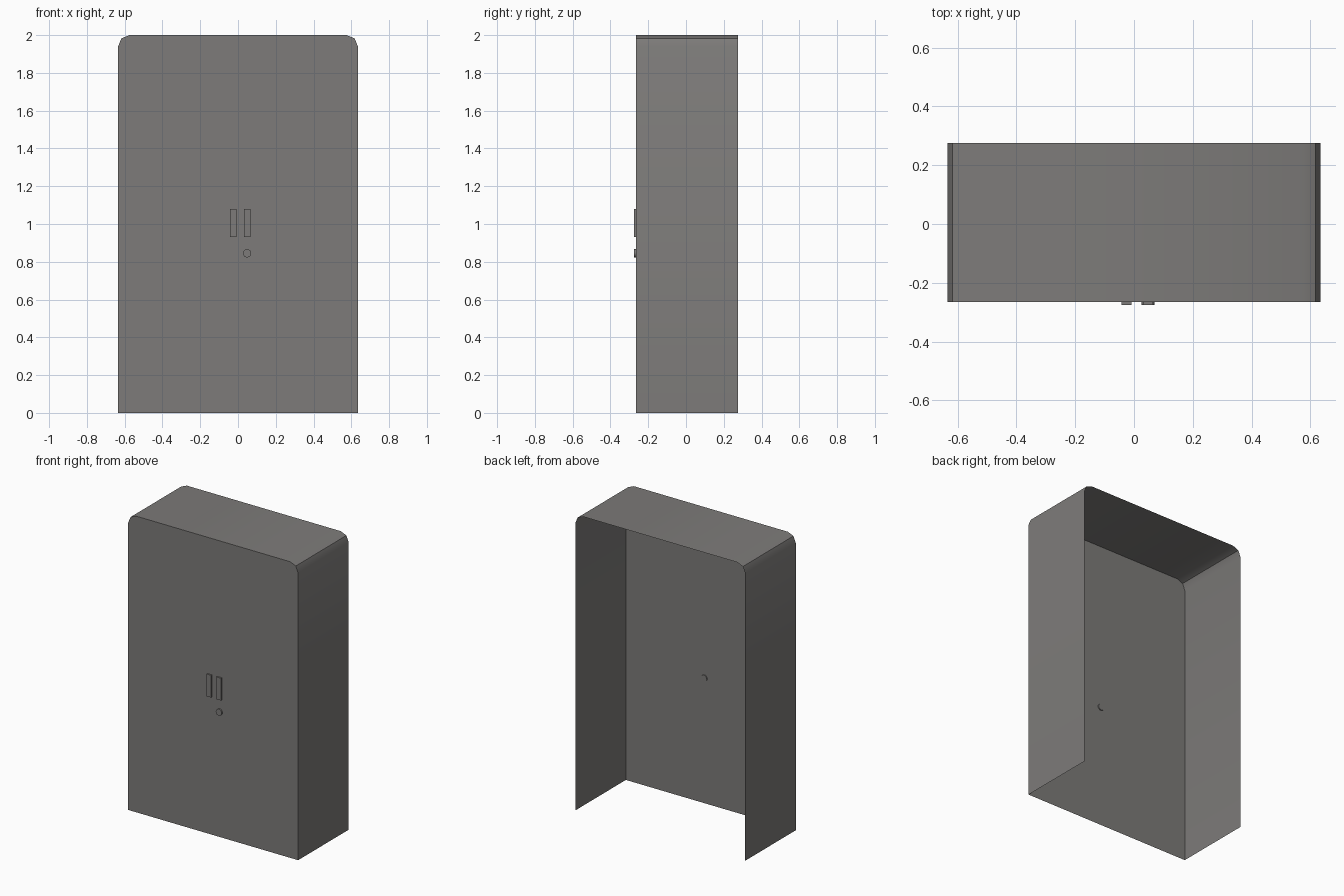
import bpy, bmesh, math
from mathutils import Matrix

cube = bpy.data.objects.get("Cube")
if cube:
    bpy.data.objects.remove(cube, do_unlink=True)

HALF_W, HEIGHT, FRONT, BACK, RADIUS = 0.635, 2.0, -0.265, 0.275, 0.06

grey = bpy.data.materials.new("warm grey metal")
grey.use_nodes = True
colour = (0.205, 0.198, 0.192, 1)
grey.diffuse_color = colour
grey.node_tree.nodes["Principled BSDF"].inputs["Base Color"].default_value = colour


def finish(name, bm):
    mesh = bpy.data.meshes.new(name)
    bmesh.ops.recalc_face_normals(bm, faces=bm.faces)
    bm.to_mesh(mesh)
    bm.free()
    mesh.materials.append(grey)
    obj = bpy.data.objects.new(name, mesh)
    bpy.context.collection.objects.link(obj)
    bpy.ops.object.select_all(action='DESELECT')
    bpy.context.view_layer.objects.active = obj
    obj.select_set(True)
    bpy.ops.object.shade_smooth_by_angle(angle=math.radians(30))
    return obj


# Cabinet shell: front panel with rounded top corners, open at back and bottom
right = [(-HALF_W, 0)]
for i in range(3):
    a = i * math.pi / 4
    right.append((-HALF_W + RADIUS * (1 - math.cos(a)),
                  HEIGHT - RADIUS * (1 - math.sin(a))))
outline = right + [(-x, z) for x, z in reversed(right)]
bm = bmesh.new()
front = [bm.verts.new((x, FRONT, z)) for x, z in outline]
back = [bm.verts.new((x, BACK, z)) for x, z in outline]
bm.faces.new(front)
for i in range(len(outline) - 1):
    bm.faces.new((front[i], back[i], back[i + 1], front[i + 1]))
shell = finish("cabinet_shell", bm)
# Normals face outward
if shell.data.polygons[0].normal.y > 0:
    shell.data.flip_normals()

# Pair of upright door handles
for name, x in (("right_handle", -0.025), ("left_handle", 0.048)):
    bm = bmesh.new()
    bmesh.ops.create_cube(bm, size=1, matrix=Matrix.Translation((x, FRONT - 0.005, 1.005))
                          @ Matrix.Diagonal((0.034, 0.01, 0.15, 1)))
    finish(name, bm)

# Round lock passing through the door
bm = bmesh.new()
bmesh.ops.create_cone(bm, cap_ends=True, segments=16, radius1=0.022, radius2=0.022, depth=0.016,
                      matrix=Matrix.Translation((0.048, FRONT - 0.002, 0.845))
                      @ Matrix.Rotation(math.pi / 2, 4, 'X'))
finish("door_lock", bm)
